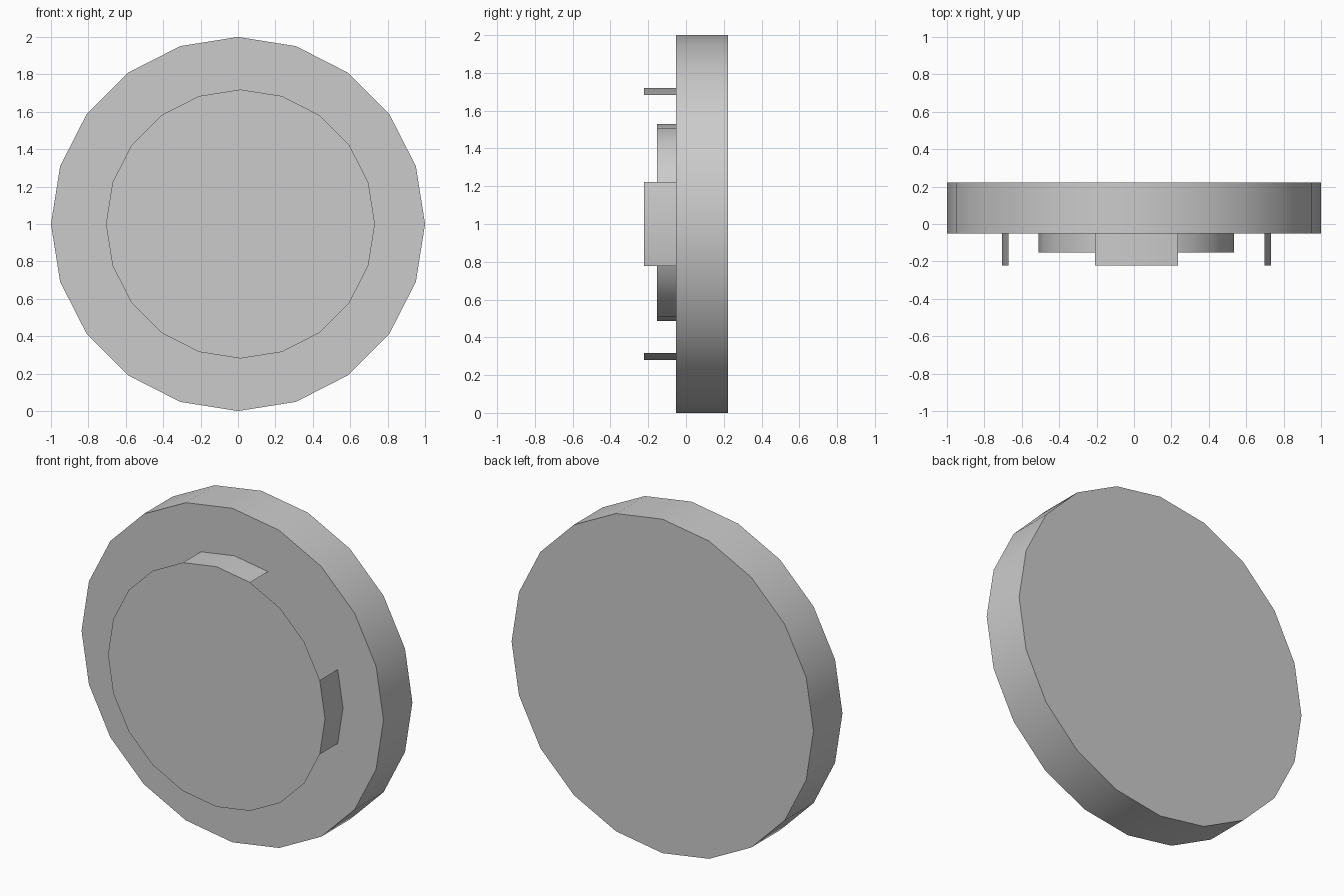
import bpy, bmesh, math

cube = bpy.data.objects.get("Cube")
if cube:
    bpy.data.objects.remove(cube, do_unlink=True)

SIDES = 20
STEP = math.tau / SIDES

grey = bpy.data.materials.new("light_grey")
grey.diffuse_color = (0.6, 0.6, 0.6, 1)
grey.use_nodes = True
grey.node_tree.nodes["Principled BSDF"].inputs["Base Color"].default_value = (0.6, 0.6, 0.6, 1)


def ring(bm, x, y, z, radius):
    """Ring of vertices facing along y."""
    return [bm.verts.new((x + radius * math.cos(i * STEP), y, z + radius * math.sin(i * STEP)))
            for i in range(SIDES)]


def wall(bm, front, back, i):
    j = (i + 1) % SIDES
    bm.faces.new((front[i], front[j], back[j], back[i]))


def finish(bm, name):
    mesh = bpy.data.meshes.new(name)
    bm.to_mesh(mesh)
    bm.free()
    obj = bpy.data.objects.new(name, mesh)
    mesh.materials.append(grey)
    bpy.context.collection.objects.link(obj)
    bpy.ops.object.select_all(action='DESELECT')
    obj.select_set(True)
    bpy.context.view_layer.objects.active = obj
    bpy.ops.object.shade_smooth_by_angle(angle=math.radians(30))


def drum(name, x, z, radius, y_front, y_back):
    """Closed cylinder lying along y."""
    bm = bmesh.new()
    front = ring(bm, x, y_front, z, radius)
    back = ring(bm, x, y_back, z, radius)
    for i in range(SIDES):
        wall(bm, front, back, i)
    bm.faces.new(front)
    bm.faces.new(back[::-1])
    bmesh.ops.recalc_face_normals(bm, faces=bm.faces[:])
    finish(bm, name)


# Thick main disc and the hub on its front
drum("main_disc", 0, 1, 1.0, -0.052, 0.222)
drum("hub", 0.012, 1.008, 0.522, -0.153, -0.052)

# Thin front plate
PLATE = (0.013, -0.222, 1.0, 0.719)
bm = bmesh.new()
bm.faces.new(ring(bm, *PLATE))
finish(bm, "front_plate")

# Four curved tabs, two segments each, joining the plate to the main disc
for quarter, side in enumerate(("left", "top", "right", "bottom")):
    bm = bmesh.new()
    front = ring(bm, *PLATE)
    back = ring(bm, PLATE[0], -0.052, PLATE[2], PLATE[3])
    middle = quarter * SIDES // 4
    for i in (middle - 1, middle):
        wall(bm, front, back, i % SIDES)
    bmesh.ops.delete(bm, geom=[v for v in bm.verts if not v.link_faces], context='VERTS')
    bmesh.ops.reverse_faces(bm, faces=bm.faces[:])
    finish(bm, side + "_tab")
